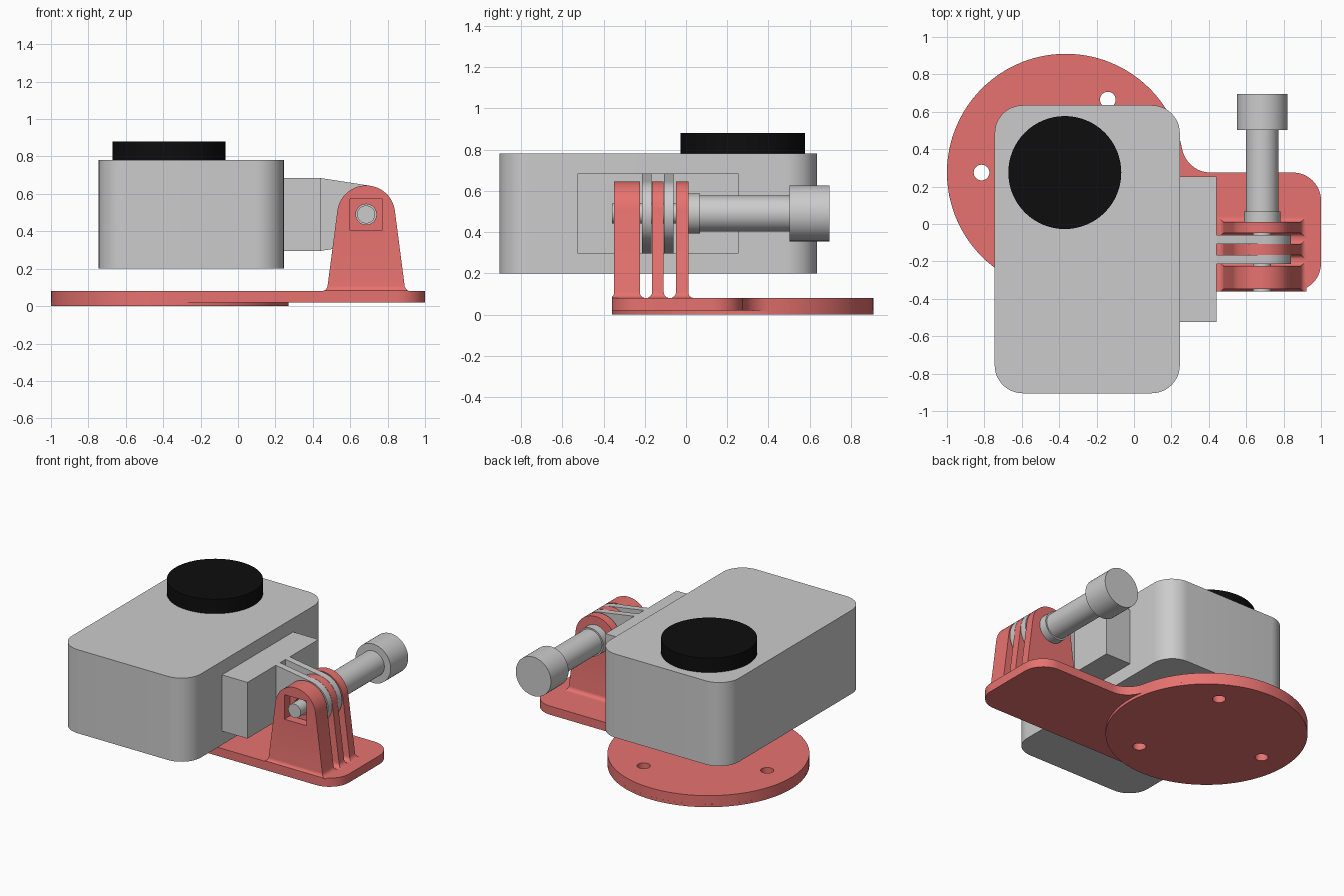
import bpy, bmesh
from math import sin, cos, asin, atan, radians, degrees, sqrt, pi

if "Cube" in bpy.data.objects:
    bpy.data.objects.remove(bpy.data.objects["Cube"])


def material(name, rgb):
    m = bpy.data.materials.new(name)
    m.diffuse_color = (*rgb, 1)
    m.use_nodes = True
    m.node_tree.nodes["Principled BSDF"].inputs["Base Color"].default_value = m.diffuse_color
    return m


RED = material("red_plastic", (0.8, 0.17, 0.16))
BLACK = material("black_glass", (0.004, 0.004, 0.004))


def arc(cx, cy, r, a0, a1, n):
    return [(cx + r * cos(radians(a0 + (a1 - a0) * i / n)),
             cy + r * sin(radians(a0 + (a1 - a0) * i / n))) for i in range(n + 1)]


def circle(cx, cy, r, n=64):
    return arc(cx, cy, r, 0, 360, n)[:-1]


def rounded_rect(x0, x1, y0, y1, r, n=12):
    return (arc(x1 - r, y1 - r, r, 0, 90, n) + arc(x0 + r, y1 - r, r, 90, 180, n)
            + arc(x0 + r, y0 + r, r, 180, 270, n) + arc(x1 - r, y0 + r, r, 270, 360, n))


def loft(name, rings, mat=None):
    """Skin a stack of equal-length rings of 3D points and cap both ends."""
    bm = bmesh.new()
    rows = [[bm.verts.new(p) for p in ring] for ring in rings]
    n = len(rows[0])
    for a, b in zip(rows, rows[1:]):
        for i in range(n):
            bm.faces.new((a[i], a[(i + 1) % n], b[(i + 1) % n], b[i]))
    bm.faces.new(rows[0])
    bm.faces.new(rows[-1])
    bmesh.ops.recalc_face_normals(bm, faces=bm.faces)
    me = bpy.data.meshes.new(name)
    bm.to_mesh(me)
    bm.free()
    ob = bpy.data.objects.new(name, me)
    bpy.context.collection.objects.link(ob)
    if mat:
        me.materials.append(mat)
    return ob


def prism_z(name, pts, z0, z1, mat=None):
    return loft(name, [[(x, y, z) for x, y in pts] for z in (z0, z1)], mat)


def prism_y(name, pts, y0, y1, mat=None):
    return loft(name, [[(x, y, z) for x, z in pts] for y in (y0, y1)], mat)


def activate(ob):
    bpy.ops.object.select_all(action='DESELECT')
    ob.select_set(True)
    bpy.context.view_layer.objects.active = ob


def cut(ob, cutter):
    mod = ob.modifiers.new("cut", 'BOOLEAN')
    mod.operation = 'DIFFERENCE'
    mod.solver = 'EXACT'
    mod.object = cutter
    activate(ob)
    bpy.ops.object.modifier_apply(modifier=mod.name)
    bpy.data.objects.remove(cutter)


# Camera body, lens and side block
prism_z("camera_body", rounded_rect(-0.745, 0.245, -0.905, 0.635, 0.15), 0.2, 0.78)
prism_z("lens", circle(-0.37, 0.275, 0.302), 0.78, 0.88, BLACK)
prism_z("side_block", [(0.245, -0.525), (0.44, -0.525), (0.44, 0.255), (0.245, 0.255)],
        0.295, 0.685)

# Base: disc foot below, arm plate blended into the disc above
DX, DY, DR, FR = -0.365, 0.275, 0.635, 0.155
a = degrees(asin(FR / (DR + FR)))
fx = DX + sqrt((DR + FR) ** 2 - FR ** 2)
outline = (arc(DX, DY, DR, a, 270, 64) + arc(0.85, -0.21, 0.15, -90, 0, 12)
           + arc(0.85, 0.125, 0.15, 0, 90, 12)
           + arc(fx, DY + FR, FR, 270, 180 + a, 12)[:-1])
foot = prism_z("base_disc", circle(DX, DY, DR, 96), 0, 0.02, RED)
plate = prism_z("base_plate", outline, 0.02, 0.08, RED)
for ang in (60, 180, 300):
    hx, hy = DX + 0.45 * cos(radians(ang)), DY + 0.45 * sin(radians(ang))
    for part in (foot, plate):
        cut(part, prism_z("cutter", circle(hx, hy, 0.042, 32), -0.1, 0.2))

# Hinge fins: tapered sides, round top, filleted base
PX, PZ, R, SLOPE, FIL = 0.685, 0.49, 0.155, 0.13, 0.028
tilt = atan(SLOPE)
tz, tw = PZ + R * sin(tilt), R * cos(tilt)
sections = []                       # height, half width, flare
for i in range(7):
    t = i / 6 * pi / 2
    z = 0.08 + FIL * (1 - cos(t))
    flare = FIL * (1 - sin(t))
    sections.append((z, tw + (tz - z) * SLOPE + flare, flare))
for i in range(17):
    t = tilt + (pi / 2 - 0.02 - tilt) * i / 16
    sections.append((PZ + R * sin(t), R * cos(t), 0))


def fin(name, y0, y1):
    rings = []
    for z, w, f in sections:
        ya, yb = max(y0 - f, -0.36), y1 + f
        rings.append([(PX - w, ya, z), (PX + w, ya, z), (PX + w, yb, z), (PX - w, yb, z)])
    ob = loft(name, rings, RED)
    cut(ob, prism_y("cutter", circle(PX, PZ, 0.055, 32), -1, 1))
    return ob


front_fin = fin("front_fin", -0.348, -0.224)
fin("middle_fin", -0.165, -0.108)
fin("back_fin", -0.049, 0.011)

# Square nut pocket in the front fin
s = 0.085
cut(front_fin, prism_y("cutter", [(PX - s, PZ - s), (PX + s, PZ - s), (PX + s, PZ + s),
                                  (PX - s, PZ + s)], -0.5, -0.285))

# Camera prongs: hull of block face and round end
up = degrees(asin(R / sqrt(0.245 ** 2 + 0.195 ** 2)))
corner = degrees(atan(0.195 / 0.245))
ta = 90 - (up - corner) if up > corner else 90 + (corner - up)
ta = 180 - corner - (90 - up)       # tangent angle on the round end
prong = [(0.44, 0.295)] + arc(PX, PZ, R, -ta, ta, 32) + [(0.44, 0.685)]
for name, y0, y1 in (("front_prong", -0.213, -0.167), ("back_prong", -0.106, -0.06)):
    ob = prism_y(name, prong, y0, y1)
    cut(ob, prism_y("cutter", circle(PX, PZ, 0.055, 32), -1, 1))

# Thumb bolt: thin rod, collar, shaft and head in one turned part
steps = [(-0.36, 0.048), (0.011, 0.048), (0.011, 0.097), (0.068, 0.097),
         (0.068, 0.087), (0.502, 0.087), (0.502, 0.135), (0.695, 0.135)]
loft("thumb_bolt", [[(x, y, z) for x, z in circle(PX, PZ, r, 48)] for y, r in steps])

# Smooth shading with sharp edges kept
for ob in list(bpy.context.scene.objects):
    activate(ob)
    bpy.ops.object.shade_smooth_by_angle(angle=radians(30))
